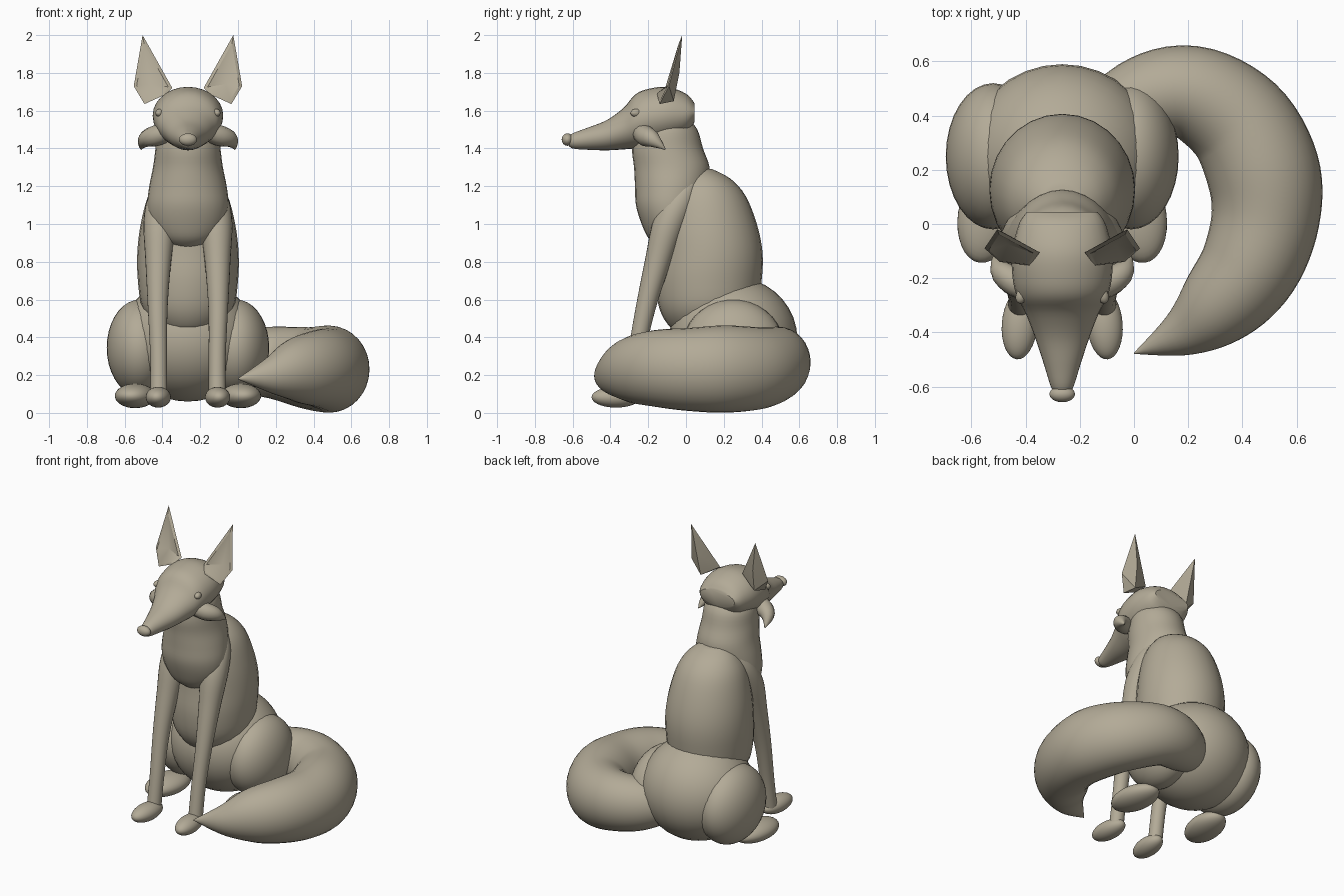
import bpy, bmesh, math
from mathutils import Vector

if "Cube" in bpy.data.objects:
    bpy.data.objects.remove(bpy.data.objects["Cube"])

C = -0.265          # x of the animal's mirror plane

# Warm grey-brown coat
coat = bpy.data.materials.new("coat")
coat.diffuse_color = (0.45, 0.405, 0.31, 1)
coat.use_nodes = True
coat.node_tree.nodes["Principled BSDF"].inputs["Base Color"].default_value = coat.diffuse_color


def finish(bm, name, angle=40):
    bmesh.ops.recalc_face_normals(bm, faces=bm.faces)
    me = bpy.data.meshes.new(name)
    bm.to_mesh(me)
    bm.free()
    me.materials.append(coat)
    ob = bpy.data.objects.new(name, me)
    bpy.context.collection.objects.link(ob)
    bpy.ops.object.select_all(action='DESELECT')
    ob.select_set(True)
    bpy.context.view_layer.objects.active = ob
    bpy.ops.object.shade_smooth_by_angle(angle=math.radians(angle))
    return ob


def refine(rows, n):
    """Catmull-Rom interpolation of rows of numbers."""
    rows = [Vector(r) for r in rows]
    p = [rows[0]] + rows + [rows[-1]]
    out = []
    for i in range(1, len(p) - 2):
        a, b, c, d = p[i - 1:i + 3]
        for k in range(n):
            t = k / n
            out.append(0.5 * (2 * b + (c - a) * t + (2 * a - 5 * b + 4 * c - d) * t ** 2
                              + (3 * b - a - 3 * c + d) * t ** 3))
    return out + [rows[-1]]


def loft(name, rings, sides=28, angle=40):
    """Skin elliptical rings given as (centre, half axis u, half axis v)."""
    bm = bmesh.new()
    loops = []
    for c, u, v in rings:
        angs = [2 * math.pi * k / sides for k in range(sides)]
        loops.append([bm.verts.new(c + u * math.cos(a) + v * math.sin(a)) for a in angs])
    for a, b in zip(loops, loops[1:]):
        for k in range(sides):
            j = (k + 1) % sides
            bm.faces.new((a[k], a[j], b[j], b[k]))
    for end in (loops[0], loops[-1]):
        bm.faces.new(end)
    return finish(bm, name, angle)


def upright(name, rows):
    """Loft along z; rows are z, front y, back y, half width."""
    loft(name, [(Vector((C, (f + b) / 2, z)), Vector((r, 0, 0)), Vector((0, (b - f) / 2, 0)))
                for z, f, b, r in refine(rows, 4)])


def tube(name, rows, stretch=1.0, n=5, sides=24, angle=40):
    """Tapered tube; rows are x, y, z, radius."""
    pts = refine(rows, n)
    rings = []
    for i, p in enumerate(pts):
        t = (pts[min(i + 1, len(pts) - 1)] - pts[max(i - 1, 0)]).to_3d().normalized()
        u = t.cross(Vector((0.02, 0.01, 1)) if stretch != 1 else Vector((0, 1, 0))).normalized()
        r = max(p[3], 0.002)
        rings.append((p.to_3d(), u * r, u.cross(t) * r * stretch))
    return loft(name, rings, sides, angle)


def ball(name, loc, radii, turn=0.0):
    bm = bmesh.new()
    bmesh.ops.create_uvsphere(bm, u_segments=32, v_segments=18, radius=1)
    bmesh.ops.scale(bm, vec=radii, verts=bm.verts)
    ob = finish(bm, name)
    ob.location = loc
    ob.rotation_euler.z = turn
    return ob


# Trunk
upright("torso", [(0.41, 0.0, 0.18, 0.08), (0.45, -0.08, 0.27, 0.16), (0.55, -0.14, 0.37, 0.24),
                  (0.7, -0.16, 0.40, 0.265), (0.85, -0.15, 0.405, 0.268), (1.0, -0.14, 0.375, 0.25),
                  (1.15, -0.11, 0.315, 0.21), (1.24, -0.05, 0.235, 0.15), (1.29, 0.0, 0.14, 0.08)])
upright("neck_and_chest", [(0.87, -0.13, -0.02, 0.06), (0.92, -0.195, 0.06, 0.15), (1.0, -0.235, 0.09, 0.2),
                           (1.1, -0.265, 0.1, 0.215), (1.2, -0.27, 0.12, 0.205), (1.3, -0.275, 0.125, 0.185),
                           (1.4, -0.285, 0.09, 0.172), (1.5, -0.26, 0.06, 0.16), (1.57, -0.2, 0.0, 0.12)])
ball("hips", (C, 0.25, 0.39), (0.355, 0.34, 0.33))

# Head and muzzle, lofted along y: y, top z, bottom z, half width
head = [(0.045, 1.64, 1.54, 0.13), (0.0, 1.69, 1.47, 0.16), (-0.1, 1.725, 1.43, 0.185),
        (-0.2, 1.715, 1.41, 0.183), (-0.27, 1.685, 1.4, 0.166), (-0.33, 1.615, 1.395, 0.135),
        (-0.42, 1.55, 1.39, 0.1), (-0.52, 1.51, 1.393, 0.067), (-0.6, 1.48, 1.4, 0.042),
        (-0.625, 1.46, 1.42, 0.025)]
loft("head", [(Vector((C, y, (t + b) / 2)), Vector((r, 0, 0)), Vector((0, 0, (t - b) / 2)))
              for y, t, b, r in refine(head, 4)])
ball("nose", (C, -0.628, 1.447), (0.047, 0.03, 0.033))

# Tail sweeping round the right side
tube("tail", [(-0.22, 0.32, 0.3, 0.08), (0.0, 0.45, 0.28, 0.15), (0.2, 0.485, 0.265, 0.175),
              (0.38, 0.38, 0.237, 0.198), (0.475, 0.2, 0.232, 0.21), (0.485, 0.02, 0.23, 0.2),
              (0.425, -0.16, 0.235, 0.185), (0.31, -0.3, 0.225, 0.155), (0.18, -0.4, 0.2, 0.092),
              (0.0, -0.478, 0.18, 0.002)], stretch=1.1, n=6, sides=32)

for s, side in ((-1, "left"), (1, "right")):
    def at(x, y, z):
        return Vector((C + s * x, y, z))

    # Legs and paws
    ball("thigh_" + side, at(0.255, 0.25, 0.345), (0.175, 0.27, 0.255))
    ball("hind_paw_" + side, at(0.28, 0.03, 0.09), (0.105, 0.175, 0.065), s * 0.15)
    ball("front_paw_" + side, at(0.157, -0.37, 0.083), (0.066, 0.13, 0.055), s * 0.08)
    leg = [(0.155, -0.3, 0.08, 0.045), (0.155, -0.265, 0.3, 0.045), (0.16, -0.215, 0.55, 0.052),
           (0.157, -0.15, 0.8, 0.068), (0.15, -0.09, 1.0, 0.085), (0.135, -0.02, 1.14, 0.075),
           (0.115, 0.04, 1.25, 0.03)]
    tube("front_leg_" + side, [(*at(*p[:3]), p[3]) for p in leg])

    # Eye
    ball("eye_" + side, at(0.148, -0.262, 1.588), (0.022, 0.033, 0.022), s * 0.4)

    # Cheek tuft
    tuft = [(0.1, -0.24, 1.49, 0.05), (0.17, -0.215, 1.467, 0.055), (0.22, -0.18, 1.45, 0.045),
            (0.242, -0.14, 1.42, 0.022), (0.248, -0.11, 1.395, 0.003)]
    tube("cheek_tuft_" + side, [(*at(*p[:3]), p[3]) for p in tuft], n=3, sides=12, angle=60)

    # Ear: hollow leaf with a ridged back and a recessed front
    bm = bmesh.new()
    rim = [at(0.24, -0.02, 2.0), at(0.287, -0.09, 1.73), at(0.23, -0.14, 1.635),
           at(0.12, -0.153, 1.685), at(0.083, -0.105, 1.72)]
    mid = at(0.2, -0.125, 1.75)
    outer = [bm.verts.new(p) for p in rim]
    inner = [bm.verts.new(p.lerp(mid, 0.18)) for p in rim]
    pocket = bm.verts.new(at(0.2, -0.075, 1.74))
    base, ridge = bm.verts.new(at(0.2, -0.065, 1.65)), bm.verts.new(at(0.21, -0.035, 1.8))
    tip, out, low, fold, inn = outer
    for i in range(5):
        j = (i + 1) % 5
        bm.faces.new((outer[i], outer[j], inner[j], inner[i]))
        bm.faces.new((inner[i], inner[j], pocket))
    for f in ((tip, ridge, out), (out, ridge, base), (out, base, low), (low, base, fold),
              (fold, base, inn), (inn, base, ridge), (inn, ridge, tip)):
        bm.faces.new(f)
    finish(bm, "ear_" + side, 35)
